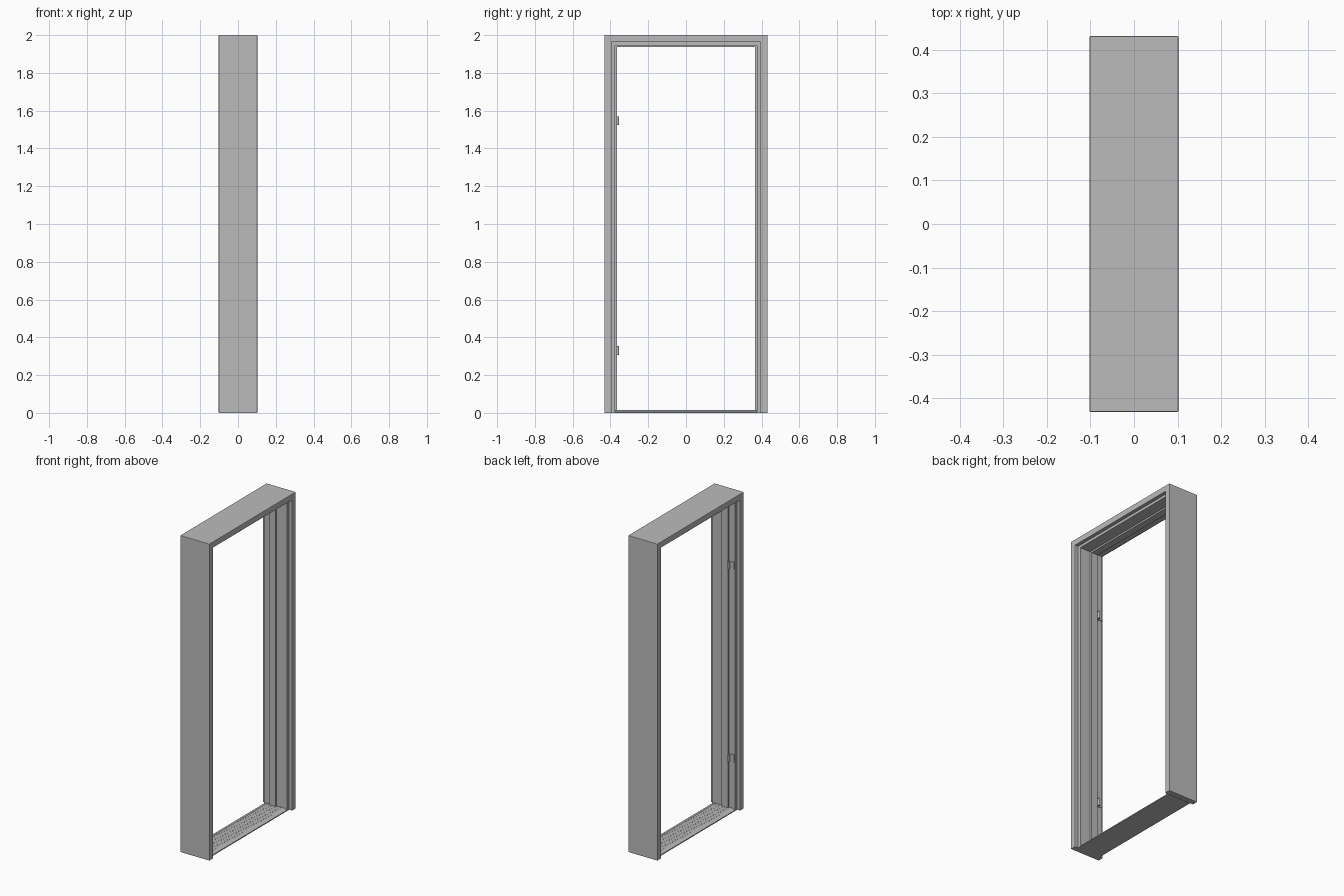
import bpy
import bmesh

cube = bpy.data.objects.get("Cube")
if cube:
    bpy.data.objects.remove(cube, do_unlink=True)

grey = bpy.data.materials.new("painted_grey")
grey.use_nodes = True
colour = (0.5, 0.5, 0.5, 1)
grey.diffuse_color = colour
grey.node_tree.nodes["Principled BSDF"].inputs["Base Color"].default_value = colour


def extrude_profile(name, points, offset, bevel=0):
    """Make a solid from a flat outline pushed along an offset vector."""
    bm = bmesh.new()
    face = bm.faces.new([bm.verts.new(p) for p in points])
    result = bmesh.ops.extrude_face_region(bm, geom=[face])
    moved = [v for v in result["geom"] if isinstance(v, bmesh.types.BMVert)]
    bmesh.ops.translate(bm, verts=moved, vec=offset)
    bmesh.ops.recalc_face_normals(bm, faces=bm.faces)
    mesh = bpy.data.meshes.new(name)
    bm.to_mesh(mesh)
    bm.free()
    mesh.materials.append(grey)
    obj = bpy.data.objects.new(name, mesh)
    bpy.context.collection.objects.link(obj)
    if bevel:
        mod = obj.modifiers.new("soft_edges", "BEVEL")
        mod.width = bevel
        mod.segments = 2
    return obj


def arch(name, outer, inner, back, front, bevel=0):
    """Two uprights and a head; outer and inner are (half width, height)."""
    (oy, oz), (iy, iz) = outer, inner
    outline = [(-oy, 0), (-oy, oz), (oy, oz), (oy, 0),
               (iy, 0), (iy, iz), (-iy, iz), (-iy, 0)]
    extrude_profile(name, [(back, y, z) for y, z in outline],
                    (front - back, 0, 0), bevel)


# Stepped frame: outer casing, rebated jamb lining and door stop
outside, casing, lining, stop = (0.431, 2), (0.395, 1.963), (0.376, 1.946), (0.365, 1.936)
arch("casing", outside, casing, -0.102, 0.102, 0.002)
arch("jamb_lining", casing, lining, -0.08, 0.08)
arch("door_stop", lining, stop, -0.038, 0.007)

# Threshold with sloped edges and fine grip ridges
ridges = 14
edge, top, groove = 0.056, 0.014, 0.011
step = 2 * edge / ridges
profile = [(-0.08, 0), (-0.08, 0.006), (-edge, top)]
for i in range(ridges):
    x = -edge + i * step
    profile += [(x + step / 2, groove), (x + step, top)]
profile += [(0.08, 0.006), (0.08, 0)]
extrude_profile("threshold", [(x, -lining[0], z) for x, z in profile],
                (0, 2 * lining[0], 0))

# Hinge knuckles on the right upright
for label, height in (("lower", 0.33), ("upper", 1.547)):
    bpy.ops.mesh.primitive_cylinder_add(vertices=16, radius=0.006, depth=0.046,
                                        location=(-0.045, -0.361, height))
    knuckle = bpy.context.object
    knuckle.name = label + "_hinge_knuckle"
    knuckle.data.materials.append(grey)
    bpy.ops.object.shade_smooth_by_angle()
    # Leaf joining the knuckle to the lining
    leaf = [(-0.075, -0.377), (-0.039, -0.377), (-0.039, -0.373), (-0.075, -0.373)]
    extrude_profile(label + "_hinge_leaf",
                    [(x, y, height - 0.023) for x, y in leaf], (0, 0, 0.046))
    web = [(-0.047, -0.375), (-0.043, -0.375), (-0.043, -0.361), (-0.047, -0.361)]
    extrude_profile(label + "_hinge_web",
                    [(x, y, height - 0.023) for x, y in web], (0, 0, 0.046))
